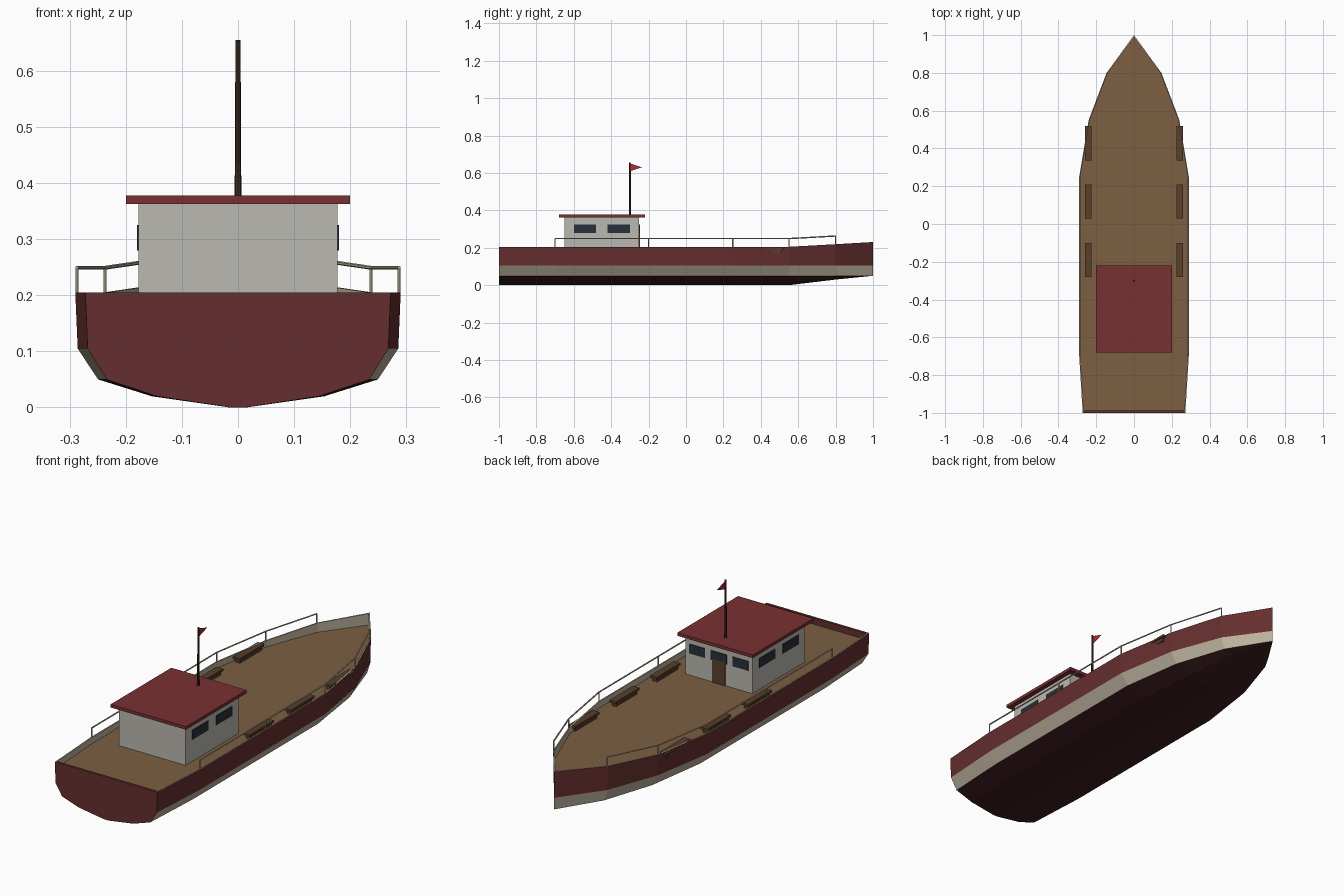
import bpy, bmesh
from mathutils import Vector, Matrix

if "Cube" in bpy.data.objects:
    bpy.data.objects.remove(bpy.data.objects["Cube"])


def material(name, rgb):
    m = bpy.data.materials.new(name)
    m.diffuse_color = (*rgb, 1)
    m.use_nodes = True
    m.node_tree.nodes["Principled BSDF"].inputs["Base Color"].default_value = m.diffuse_color
    return m


RED = material("hull_red", (0.13, 0.028, 0.028))
DARK = material("bottom_dark", (0.045, 0.012, 0.014))
CREAM = material("stripe_cream", (0.50, 0.44, 0.33))
DECK = material("deck_wood", (0.20, 0.115, 0.053))
ROOF = material("roof_red", (0.19, 0.03, 0.032))
WALL = material("cabin_wall", (0.50, 0.48, 0.44))
GLASS = material("window_glass", (0.02, 0.03, 0.04))
WOOD = material("bench_wood", (0.10, 0.05, 0.025))
POLE = material("mast_brown", (0.045, 0.025, 0.016))
FLAG = material("flag_red", (0.40, 0.03, 0.04))


def finish(name, bm, *mats):
    bmesh.ops.recalc_face_normals(bm, faces=bm.faces)
    me = bpy.data.meshes.new(name)
    bm.to_mesh(me)
    bm.free()
    for m in mats:
        me.materials.append(m)
    ob = bpy.data.objects.new(name, me)
    bpy.context.collection.objects.link(ob)
    return ob


def box(name, x, y, z, mat):
    bm = bmesh.new()
    lo, hi = Vector((x[0], y[0], z[0])), Vector((x[1], y[1], z[1]))
    bmesh.ops.create_cube(bm, size=1, matrix=Matrix.Translation((lo + hi) / 2)
                          @ Matrix.Diagonal((*(hi - lo), 1)))
    return finish(name, bm, mat)


def add_bar(bm, a, b, r1, r2, sides):
    a, b = Vector(a), Vector(b)
    rot = (b - a).to_track_quat('Z', 'Y').to_matrix().to_4x4()
    bmesh.ops.create_cone(bm, cap_ends=True, segments=sides, radius1=r1, radius2=r2,
                          depth=(b - a).length,
                          matrix=Matrix.Translation((a + b) / 2) @ rot)


# Hull: stations of (y, half width, keel height), lofted with one cross-section
STATIONS = [(-1, 0.272, 0), (-0.7, 0.29, 0), (0.25, 0.29, 0),
            (0.55, 0.24, 0), (0.8, 0.145, 0.03), (1, 0, 0.05)]
SECTION = [(0.05, 0), (0.53, 0.02), (0.86, 0.05), (0.985, 0.105)]
DECK_Z = 0.175


def sheer(y):
    return 0.205 + 0.025 * max(0, (y - 0.55) / 0.45)


bm = bmesh.new()
rings = []
for y, w, keel in STATIONS:
    yi = y + 0.012 if y == -1 else y - 0.012 if y == 1 else y
    half = [(f * w, y, keel + z * (0.05 - keel) / 0.05 if z < 0.05 else z)
            for f, z in SECTION]
    wi = max(0, w - 0.006)
    half += [(w, y, sheer(y)), (wi, yi, sheer(y)), (wi, yi, DECK_Z)]
    rings.append([bm.verts.new((-px, py, pz)) for px, py, pz in reversed(half)]
                 + [bm.verts.new(p) for p in half])
SLOTS = [2, 2, 0, 2, 1, 1, 1, 1, 1, 2, 0, 2, 2]
for a, b in zip(rings, rings[1:]):
    for i, slot in enumerate(SLOTS):
        bm.faces.new((a[i], a[i + 1], b[i + 1], b[i])).material_index = slot
t = rings[0]
bm.faces.new(t[2:12])                      # transom
bm.faces.new((t[1], t[2], t[11], t[12]))   # transom rim
bm.faces.new((t[0], t[1], t[12], t[13]))   # transom inner wall
for a, b in zip(rings, rings[1:]):         # deck
    bm.faces.new((a[0], a[13], b[13], b[0])).material_index = 3
bmesh.ops.remove_doubles(bm, verts=bm.verts, dist=1e-5)
finish("hull", bm, RED, DARK, CREAM, DECK)

# Railings along both sides
bm = bmesh.new()
for s in (-1, 1):
    pts = [(s * (w - 0.003), y, sheer(y) + 0.044)
           for y, w in [(-0.7, 0.29), (-0.2, 0.29), (0.25, 0.29), (0.55, 0.24), (0.8, 0.145)]]
    for a, b in zip(pts, pts[1:]):
        add_bar(bm, a, b, 0.0035, 0.0035, 6)
    for x, y, z in pts:
        add_bar(bm, (x, y, z - 0.046), (x, y, z), 0.003, 0.003, 6)
finish("railings", bm, CREAM)

# Cabin, roof, door and windows
box("cabin", (-0.177, 0.177), (-0.65, -0.25), (DECK_Z, 0.363), WALL)
box("roof", (-0.2, 0.2), (-0.68, -0.22), (0.363, 0.378), ROOF)
box("door", (-0.035, 0.035), (-0.255, -0.246), (DECK_Z, 0.29), WOOD)
for x in (-0.115, 0, 0.115):
    box("rear_window", (x - 0.042, x + 0.042), (-0.255, -0.247), (0.28, 0.325), GLASS)
for s in (-1, 1):
    for y in (-0.6, -0.42):
        box("side_window", sorted((s * 0.17, s * 0.18)), (y, y + 0.12), (0.28, 0.325), GLASS)

# Benches
for s in (-1, 1):
    for y0, y1 in ((-0.28, -0.1), (0.03, 0.21), (0.335, 0.52)):
        box("bench_seat", sorted((s * 0.225, s * 0.26)), (y0, y1), (0.192, 0.203), WOOD)
        box("bench_base", sorted((s * 0.231, s * 0.254)), (y0 + 0.01, y1 - 0.01),
            (DECK_Z, 0.192), WOOD)

# Mast and pennant
bm = bmesh.new()
add_bar(bm, (0, -0.3, 0.375), (0, -0.3, 0.655), 0.006, 0.0045, 8)
finish("mast", bm, POLE)
bm = bmesh.new()
tri = [(-0.298, 0.65), (-0.298, 0.61), (-0.235, 0.63)]
f = bm.faces.new([bm.verts.new((-0.001, y, z)) for y, z in tri])
ext = bmesh.ops.extrude_face_region(bm, geom=[f])
bmesh.ops.translate(bm, vec=(0.002, 0, 0),
                    verts=[v for v in ext["geom"] if isinstance(v, bmesh.types.BMVert)])
finish("pennant", bm, FLAG)
